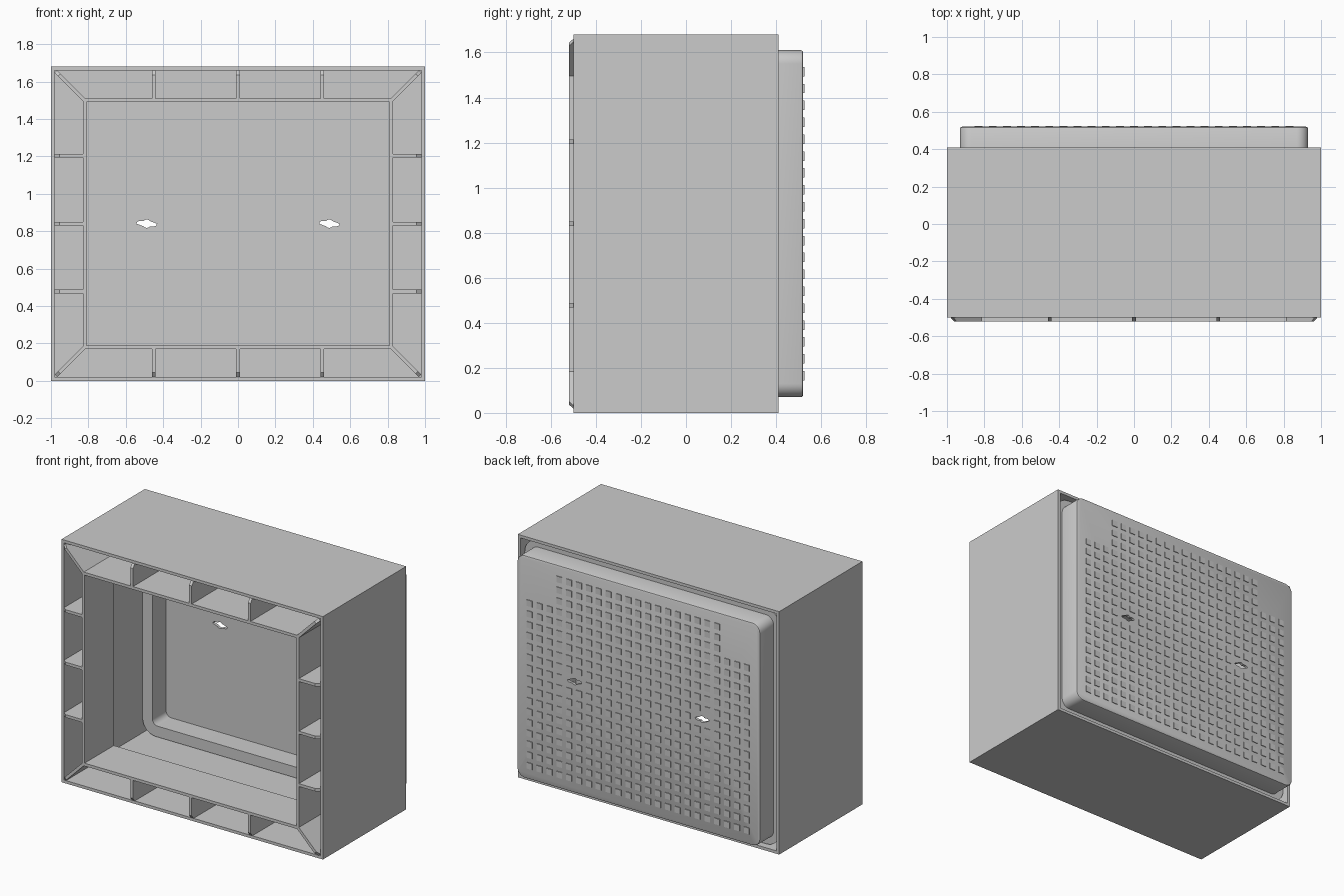
import bpy, bmesh, math

if "Cube" in bpy.data.objects:
    bpy.data.objects.remove(bpy.data.objects["Cube"])

CZ = 0.84  # mid height


def make(name, bm):
    bmesh.ops.recalc_face_normals(bm, faces=bm.faces[:])
    me = bpy.data.meshes.new(name)
    bm.to_mesh(me)
    bm.free()
    ob = bpy.data.objects.new(name, me)
    bpy.context.collection.objects.link(ob)
    return ob


def outline(hx, hz, r, seg=8):
    """Rectangle outline in x/z, rounded when r > 0."""
    if r == 0:
        return [(hx, hz), (-hx, hz), (-hx, -hz), (hx, -hz)]
    pts = []
    for i, (sx, sz) in enumerate([(1, 1), (-1, 1), (-1, -1), (1, -1)]):
        for k in range(seg + 1):
            a = math.pi / 2 * (i + k / seg)
            pts.append((sx * (hx - r) + r * math.cos(a), sz * (hz - r) + r * math.sin(a)))
    return pts


def loft(name, rings, closed):
    """Join rectangular rings (half x, half z, y, radius); loop round or cap the ends."""
    bm = bmesh.new()
    loops = [[bm.verts.new((x, y, z + CZ)) for x, z in outline(hx, hz, r)]
             for hx, hz, y, r in rings]
    n = len(loops[0])
    pairs = list(zip(loops, loops[1:])) + ([(loops[-1], loops[0])] if closed else [])
    for a, b in pairs:
        for i in range(n):
            j = (i + 1) % n
            bm.faces.new((a[i], a[j], b[j], b[i]))
    if not closed:
        bm.faces.new(loops[0])
        bm.faces.new(loops[-1])
    return make(name, bm)


def prism(name, bottom, top):
    bm = bmesh.new()
    a = [bm.verts.new(p) for p in bottom]
    b = [bm.verts.new(p) for p in top]
    bm.faces.new(a)
    bm.faces.new(b)
    for i in range(len(a)):
        j = (i + 1) % len(a)
        bm.faces.new((a[i], a[j], b[j], b[i]))
    return make(name, bm)


# Outer sleeve with front channel and inner opening frame
loft("housing", [
    (1, .84, -.50, 0), (1, .84, .41, 0), (.98, .82, .41, 0), (.98, .82, -.20, 0),
    (.81, .65, -.20, 0), (.81, .65, -.52, 0), (.83, .67, -.52, 0),
    (.83, .67, -.22, 0), (.98, .82, -.22, 0), (.98, .82, -.50, 0)], True)

# Rear tray with flange and softened back edge
tray = loft("rear_tray", [
    (.90, .74, .50, .04), (.90, .74, .35, .04), (.975, .815, .35, .10),
    (.975, .815, .37, .10), (.93, .77, .37, .06), (.93, .77, .51, .06),
    (.927, .767, .517, .057), (.92, .76, .52, .05)], False)

# Two keyhole slots cut through the tray back
half = []
a0 = math.asin(.014 / .022)
for k in range(9):
    a = a0 + (math.pi - 2 * a0) * k / 8
    half.append((.022 * math.cos(a), .022 * math.sin(a)))
for k in range(5):
    a = math.pi / 2 + math.pi / 2 * k / 4
    half.append((-.04 + .014 * math.cos(a), .014 * math.sin(a)))
profile = half + [(-x, -z) for x, z in half]
for side in (-1, 1):
    cutter = prism("keyhole_cutter",
                   [(x + side * .488, .45, z + CZ) for x, z in profile],
                   [(x + side * .488, .60, z + CZ) for x, z in profile])
    cutter.hide_render = True
    mod = tray.modifiers.new("keyhole", 'BOOLEAN')
    mod.operation = 'DIFFERENCE'
    mod.solver = 'EXACT'
    mod.object = cutter
    bpy.context.view_layer.objects.active = tray
    bpy.ops.object.modifier_apply(modifier=mod.name)
    bpy.data.objects.remove(cutter)
bpy.ops.object.select_all(action='DESELECT')
tray.select_set(True)
bpy.context.view_layer.objects.active = tray
bpy.ops.object.shade_smooth_by_angle(angle=math.radians(30))


# Stiffening ribs in the front channel, chamfered at the outer end
def rib(x, z, angle, length):
    c, s = math.cos(angle), math.sin(angle)
    side = [(-.005, -.21), (length, -.21), (length, -.50), (length - .025, -.52), (-.005, -.52)]
    faces = [[(x + u * c - w * s, y, z + u * s + w * c) for u, y in side] for w in (-.01, .01)]
    prism("rib", *faces)


for x in (-.45, 0, .45):
    rib(x, CZ + .67, math.pi / 2, .15)
    rib(x, CZ - .67, -math.pi / 2, .15)
for z in (-.363, 0, .363):
    rib(.83, CZ + z, 0, .15)
    rib(-.83, CZ + z, math.pi, .15)
for sx in (-1, 1):
    for sz in (-1, 1):
        rib(sx * .825, CZ + sz * .665, math.atan2(sz, sx), .21)

# Grid of small raised pads on the back, clear of top corners and keyholes
bm = bmesh.new()
for i in range(-11, 12):
    for j in range(-9, 10):
        x, z = i * .0755, j * .075
        if (abs(i) > 8 and j > 6) or (abs(abs(x) - .488) < .07 and abs(z) < .03):
            continue
        box = bmesh.ops.create_cube(bm, size=1)["verts"]
        bmesh.ops.scale(bm, vec=(.042, .010, .042), verts=box)
        bmesh.ops.translate(bm, vec=(x, .520, z + CZ), verts=box)
make("back_pads", bm)
